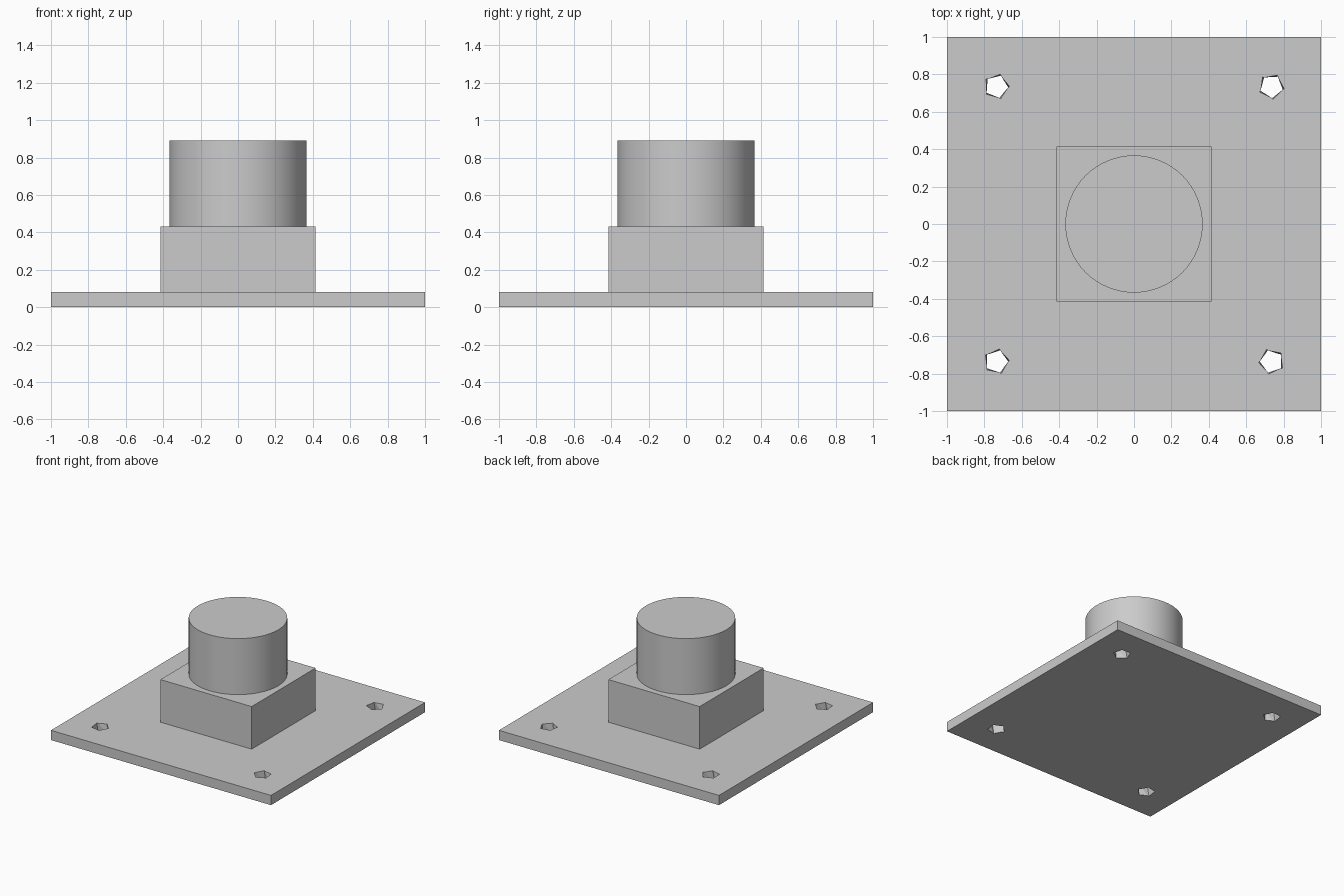
import bpy
from math import cos, sin, radians

if "Cube" in bpy.data.objects:
    bpy.data.objects.remove(bpy.data.objects["Cube"])

GREY = (0.6, 0.6, 0.6, 1)
mat = bpy.data.materials.new("plain grey")
mat.use_nodes = True
mat.diffuse_color = GREY
mat.node_tree.nodes["Principled BSDF"].inputs["Base Color"].default_value = GREY


def box(name, half, z0, z1):
    bpy.ops.mesh.primitive_cube_add(size=2, location=(0, 0, (z0 + z1) / 2))
    ob = bpy.context.object
    ob.name = name
    ob.scale = (half, half, (z1 - z0) / 2)
    bpy.ops.object.transform_apply(location=False, rotation=False, scale=True)
    ob.data.materials.append(mat)
    return ob


def hole_cutter(x, y, phase, twist=14, radius=0.069, n=5):
    """Slightly twisted five-sided prism through the plate."""
    verts = []
    for z, turn in ((-0.02, 0), (0.1, twist)):
        for i in range(n):
            a = radians(phase + turn + 360 * i / n)
            verts.append((x + radius * cos(a), y + radius * sin(a), z))
    faces = [tuple(reversed(range(n))), tuple(range(n, 2 * n))]
    for i in range(n):
        j = (i + 1) % n
        faces += [(i, j, n + j), (i, n + j, n + i)]
    mesh = bpy.data.meshes.new("hole_cutter")
    mesh.from_pydata(verts, [], faces)
    mesh.materials.append(mat)
    ob = bpy.data.objects.new("hole_cutter", mesh)
    bpy.context.collection.objects.link(ob)
    ob.hide_render = True
    return ob


# Base plate with four bolt holes
plate = box("base_plate", 1, 0, 0.08)
D = 0.735
for x, y, phase in ((-D, D, 133), (D, D, 122), (-D, -D, -7), (D, -D, 173)):
    cutter = hole_cutter(x, y, phase)
    mod = plate.modifiers.new("bolt_hole", 'BOOLEAN')
    mod.operation = 'DIFFERENCE'
    mod.solver = 'EXACT'
    mod.object = cutter
    bpy.context.view_layer.objects.active = plate
    bpy.ops.object.modifier_apply(modifier=mod.name)
    bpy.data.objects.remove(cutter)

# Square pedestal
box("pedestal_block", 0.415, 0.08, 0.43)

# Round post
bpy.ops.mesh.primitive_cylinder_add(vertices=64, radius=0.367, depth=0.46,
                                    location=(0, 0, 0.66))
post = bpy.context.object
post.name = "round_post"
post.data.materials.append(mat)
bpy.ops.object.shade_smooth_by_angle(angle=radians(30))
